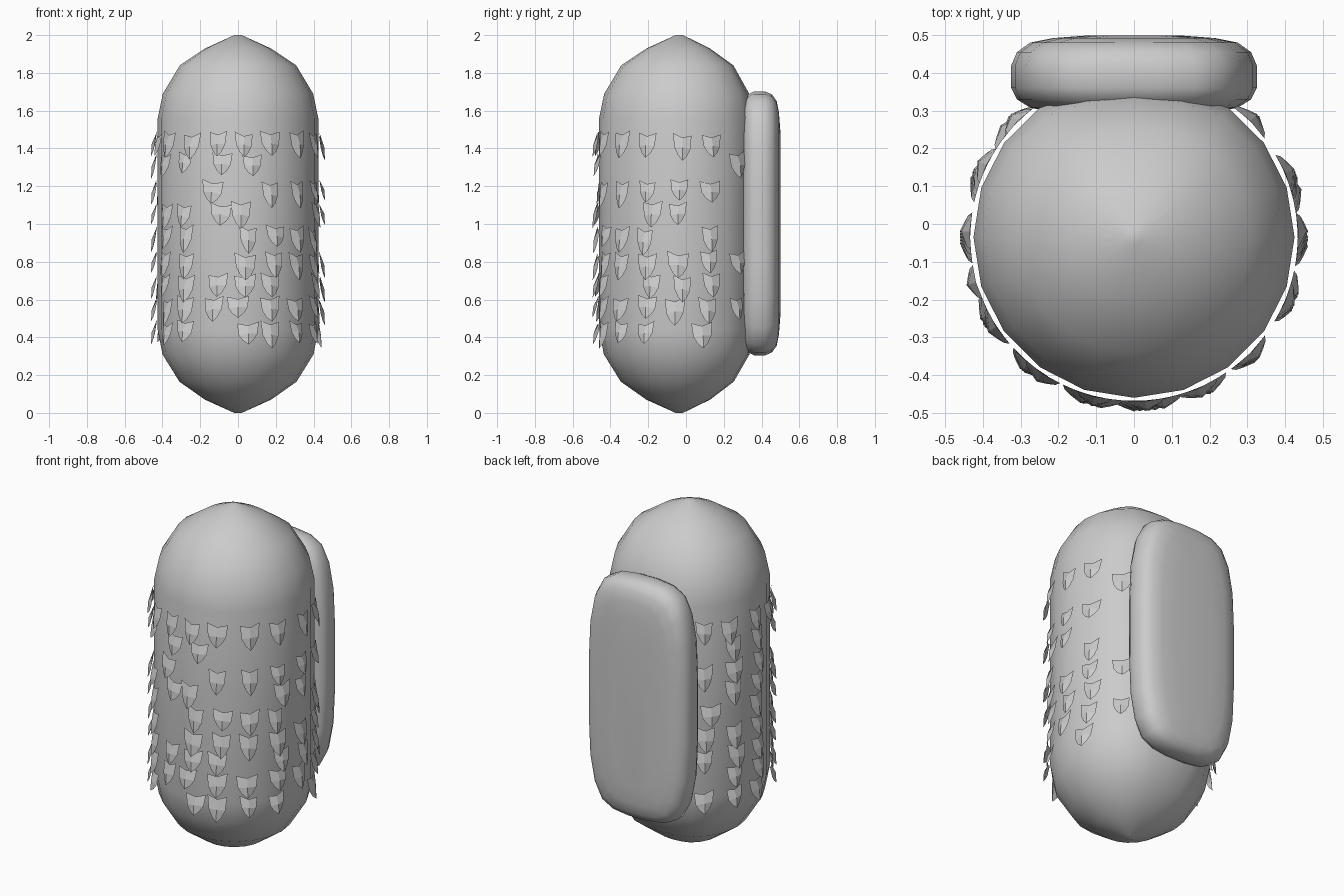
import bpy, bmesh, math, random

if "Cube" in bpy.data.objects:
    bpy.data.objects.remove(bpy.data.objects["Cube"])

random.seed(4)
CY, R, SIDES = -0.035, 0.425, 20


def make_object(name, bm, smooth):
    mesh = bpy.data.meshes.new(name)
    bm.to_mesh(mesh)
    bm.free()
    ob = bpy.data.objects.new(name, mesh)
    bpy.context.collection.objects.link(ob)
    for p in mesh.polygons:
        p.use_smooth = smooth
    return ob


def skin(bm, rings):
    for a, b in zip(rings, rings[1:]):
        n = len(a)
        for i in range(n):
            bm.faces.new((a[i], a[(i + 1) % n], b[(i + 1) % n], b[i]))


# Capsule body, slightly flattened at the back
bm = bmesh.new()
profile = [(0.02, 0), (0.175, 0.07), (0.31, 0.165), (0.40, 0.31), (0.425, 0.44),
           (0.425, 1.0), (0.425, 1.56), (0.398, 1.69), (0.308, 1.84), (0.173, 1.93), (0.02, 2.0)]
rings = []
for r, z in profile:
    ring = []
    for i in range(SIDES):
        a = math.tau * i / SIDES
        y = r * math.sin(a)
        if y > 0.8 * r:
            y = 0.8 * r + (y - 0.8 * r) * 0.64
        ring.append(bm.verts.new((r * math.cos(a), CY + y, z)))
    rings.append(ring)
skin(bm, rings)
bm.faces.new(rings[0][::-1])
bm.faces.new(rings[-1])
make_object("body", bm, True)

# Rounded back slab: corner-rounded outline lofted front to back
bm = bmesh.new()
quarter = [(0.325, 0.18), (0.315, 0.40), (0.285, 0.55), (0.235, 0.645), (0.16, 0.685), (0.06, 0.698)]
outline = quarter + [(-x, z) for x, z in quarter[::-1]]
outline += [(-x, -z) for x, z in outline]
sections = [(0.30, 0.09), (0.308, 0.05), (0.33, 0.015), (0.36, 0.0), (0.42, 0.0),
            (0.455, 0.015), (0.48, 0.05), (0.492, 0.11), (0.499, 0.2)]
rings = []
for y, inset in sections:
    sx, sz = 1 - inset / 0.325, 1 - inset / 0.698
    rings.append([bm.verts.new((x * sx, y, 1.003 + z * sz)) for x, z in outline])
skin(bm, rings)
bm.faces.new(rings[0])
bm.faces.new(rings[-1])
bmesh.ops.recalc_face_normals(bm, faces=bm.faces)
make_object("back_slab", bm, True)

# Flared shield-shaped scales: (sideways, drop, outward)
shield = [(-0.054, 0, 0.008), (0, -0.016, 0.010), (0.054, 0, 0.008),
          (-0.045, -0.065, 0.018), (0, -0.06, 0.032), (0.045, -0.065, 0.018),
          (-0.026, -0.098, 0.026), (0, -0.122, 0.036), (0.026, -0.098, 0.026)]
faces = [(0, 3, 4, 1), (1, 4, 5, 2), (3, 6, 7, 4), (4, 7, 8, 5)]


def add_scale(bm, deg, z):
    a = math.radians(deg)
    w, h = random.uniform(0.82, 1.08), random.uniform(0.9, 1.2)
    tilt = random.uniform(-0.15, 0.15)
    vs = []
    for u, d, out in shield:
        t = a + u * w / R
        r = R + out
        vs.append(bm.verts.new((r * math.sin(t), CY - r * math.cos(t), z + d * h + u * tilt)))
    for f in faces:
        bm.faces.new([vs[i] for i in f])


# Rows: top height, then angles from the front towards the right side
rows = [
    (1.48, [-135, -116, -92, -74, -57, -34, -14, 4, 23, 46, 67, 92, 113]),
    (1.37, [-113, -90, -62, -40, -11, 10, 135]),
    (1.23, [-135, -112, -88, -18, 23, 46, 67, 90, 112]),
    (1.11, [-113, -90, -60, -41, -12, 2, 71, 89]),
    (0.98, [-130, -91, -60, -39, 7, 27, 46, 65, 112]),
    (0.85, [-134, -112, -90, -62, -39, 5, 26, 45, 67, 89, 111, 135]),
    (0.73, [-135, -110, -89, -62, -39, -14, 5, 23, 70, 92, 113]),
    (0.61, [-112, -88, -59, -40, -17, 0, 23, 44, 67, 87, 110, 134]),
    (0.48, [-135, -112, -91, -59, -40, 7, 23, 45, 66, 106]),
]
bm = bmesh.new()
for z, angles in rows:
    for deg in angles:
        add_scale(bm, deg, z + random.uniform(-0.008, 0.012))
make_object("scales", bm, False)
